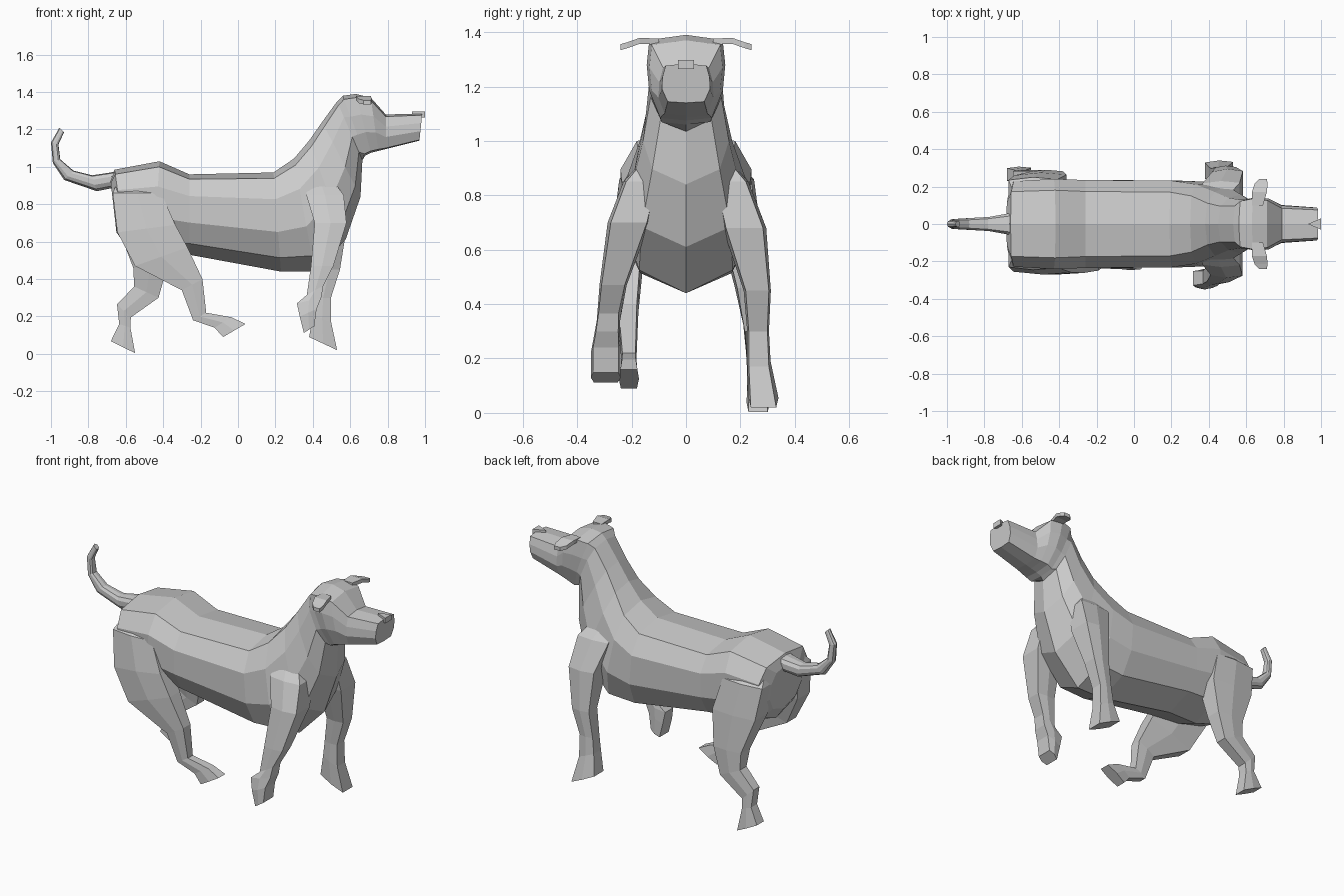
import bpy, bmesh
from mathutils import Vector


def loft(name, rings):
    """Skin a list of equal-length point rings and cap both ends."""
    bm = bmesh.new()
    vr = [[bm.verts.new(p) for p in r] for r in rings]
    n = len(vr[0])
    for a, b in zip(vr, vr[1:]):
        for i in range(n):
            j = (i + 1) % n
            bm.faces.new((a[i], a[j], b[j], b[i]))
    bm.faces.new(vr[0])
    bm.faces.new(vr[-1])
    bmesh.ops.recalc_face_normals(bm, faces=bm.faces)
    me = bpy.data.meshes.new(name)
    bm.to_mesh(me)
    bm.free()
    ob = bpy.data.objects.new(name, me)
    bpy.context.collection.objects.link(ob)
    return ob


# Ring profiles from top to bottom: (fraction down, width factor)
ROUND = ((0, 0), (.06, .74), (.27, 1), (.6, 1), (.86, .72), (1, 0))
BOXY = ((0, 0), (.06, .88), (.35, 1), (.65, 1), (.97, .75), (1, 0))


def body_ring(xt, zt, xb, zb, wt, wb, profile=ROUND):
    """Symmetric ring between a top and a bottom point in the y = 0 plane."""
    side = []
    for t, f in profile:
        w = (wt + (wb - wt) * t) * f
        side.append(Vector((xt + (xb - xt) * t, w, zt + (zb - zt) * t)))
    other = [Vector((p.x, -p.y, p.z)) for p in side[-2:0:-1]]
    return side + other


HEX = ((1, .85), (0, 1), (-1, .8), (-1, -.8), (0, -1), (1, -.85))


def leg(name, stations):
    """Loft of six-sided rings: x, y, z, half length, half width, rise of the +x end."""
    loft(name, [[(x + rx * u, y + ry * v, z + s * u) for u, v in HEX]
                for x, y, z, rx, ry, s in stations])


# Trunk and neck, then head and snout with a squarer section
trunk = [body_ring(*r) for r in (
    (-.682, .93, -.65, .65, .15, .15),
    (-.66, .985, -.60, .58, .235, .21),
    (-.42, 1.03, -.45, .53, .245, .23),
    (-.26, .96, -.26, .53, .235, .235),
    (.19, .97, .23, .44, .23, .235),
    (.30, 1.045, .41, .44, .20, .245),
    (.38, 1.14, .575, .61, .145, .24),
    (.45, 1.24, .655, .84, .125, .18),
    (.53, 1.35, .665, 1.035, .13, .13),
)]
head = [body_ring(*r, BOXY) for r in (
    (.56, 1.38, .68, 1.06, .14, .12),
    (.63, 1.39, .71, 1.075, .155, .125),
    (.71, 1.37, .75, 1.085, .145, .115),
    (.79, 1.28, .79, 1.095, .095, .105),
    (.985, 1.285, .97, 1.14, .085, .09),
)]
loft("body_and_head", trunk + head)

# Curled tail
loft("tail", [body_ring(*r) for r in (
    (-.60, .99, -.60, .89, .07, .07),
    (-.68, .97, -.68, .885, .055, .055),
    (-.78, .955, -.755, .87, .038, .038),
    (-.88, .98, -.93, .93, .03, .03),
    (-.95, 1.04, -.99, 1.02, .026, .026),
    (-.96, 1.12, -1.0, 1.13, .02, .02),
    (-.93, 1.185, -.955, 1.21, .015, .015),
)])

# Raised front leg with folded paw
leg("front_leg_near", (
    (.43, -.11, .95, .06, .03, 0),
    (.465, -.165, .85, .10, .065, 0),
    (.495, -.21, .70, .085, .078, 0),
    (.45, -.268, .47, .06, .05, 0),
    (.412, -.285, .34, .044, .043, .025),
    (.38, -.29, .285, .065, .048, .015),
    (.375, -.295, .22, .045, .055, .02),
    (.38, -.295, .13, .028, .055, .018),
))

# Standing front leg
leg("front_leg_far", (
    (.43, .11, .95, .06, .03, 0),
    (.465, .165, .85, .10, .065, 0),
    (.50, .215, .68, .082, .08, 0),
    (.49, .262, .45, .055, .05, 0),
    (.455, .265, .30, .042, .04, 0),
    (.45, .268, .19, .048, .043, -.02),
    (.455, .285, .055, .075, .055, -.035),
))

# Hind leg reaching forward
leg("hind_leg_near", (
    (-.53, -.11, .93, .11, .06, 0),
    (-.54, -.17, .86, .13, .075, 0),
    (-.49, -.195, .67, .155, .075, .02),
    (-.41, -.215, .52, .14, .055, .05),
    (-.245, -.215, .37, .055, .04, .03),
    (-.205, -.21, .20, .035, .028, .02),
    (-.08, -.21, .168, .045, .03, .028),
    (-.02, -.21, .125, .06, .037, .035),
))

# Hind leg planted behind
leg("hind_leg_far", (
    (-.53, .11, .93, .11, .06, 0),
    (-.54, .175, .86, .13, .075, 0),
    (-.50, .20, .67, .14, .075, 0),
    (-.47, .235, .46, .09, .055, 0),
    (-.49, .25, .33, .065, .04, -.03),
    (-.61, .255, .23, .037, .035, -.035),
    (-.605, .26, .15, .03, .035, -.01),
    (-.615, .265, .036, .065, .042, -.032),
))

# Folded ears, one per side
for side, label in ((-1, "near"), (1, "far")):
    loft("ear_" + label, [
        [(x + u * rx, side * y, z + v * .011) for u, v in ((1, 1), (-1, 1), (-1, -1), (1, -1))]
        for x, y, z, rx in ((.66, .10, 1.365, .03), (.67, .17, 1.368, .04),
                            (.68, .215, 1.352, .035), (.69, .24, 1.345, .02))])

# Wedge-shaped nose
loft("nose", [[(.93, 0, z), (1.0, .03, z), (1.0, -.03, z)] for z in (1.265, 1.297)])
